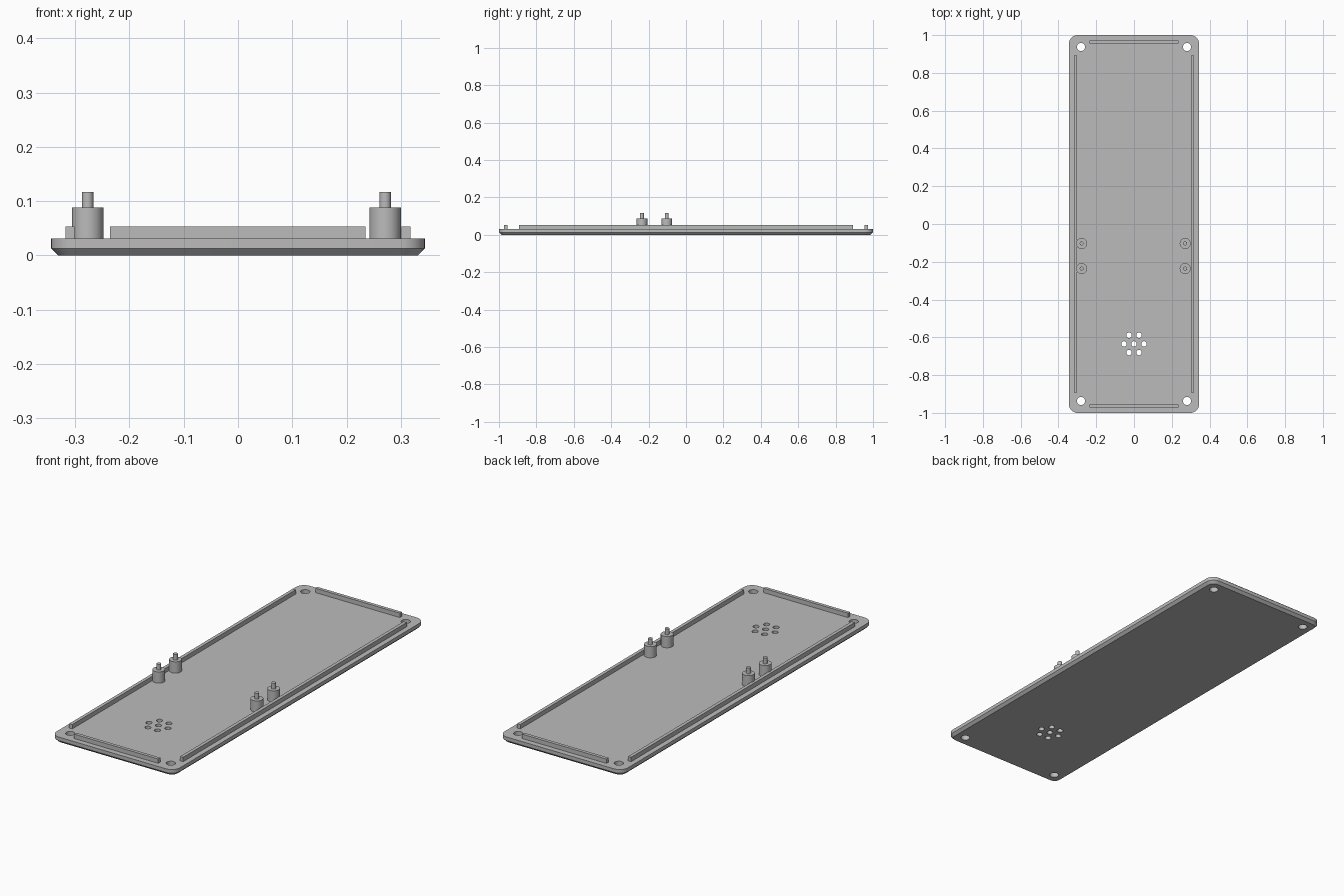
import bpy
import bmesh
from math import cos, sin, pi, radians

old = bpy.data.objects.get("Cube")
if old:
    bpy.data.objects.remove(old, do_unlink=True)

HALF_X, HALF_Y = 0.344, 1.0
BASE_TOP, CHAMFER = 0.031, 0.013
RAIL_TOP, POST_TOP, PIN_TOP = 0.053, 0.088, 0.117

grey = bpy.data.materials.new("plain grey")
grey.use_nodes = True
colour = (0.5, 0.5, 0.5, 1)
grey.diffuse_color = colour
grey.node_tree.nodes["Principled BSDF"].inputs["Base Color"].default_value = colour


def make_object(name, bm):
    bmesh.ops.recalc_face_normals(bm, faces=bm.faces)
    mesh = bpy.data.meshes.new(name)
    bm.to_mesh(mesh)
    bm.free()
    mesh.materials.append(grey)
    obj = bpy.data.objects.new(name, mesh)
    bpy.context.collection.objects.link(obj)
    return obj


def loft(bm, rings):
    """Skin a stack of rings of points and cap both ends."""
    loops = [[bm.verts.new(p) for p in ring] for ring in rings]
    n = len(loops[0])
    for low, high in zip(loops, loops[1:]):
        for i in range(n):
            j = (i + 1) % n
            bm.faces.new((low[i], low[j], high[j], high[i]))
    bm.faces.new(loops[0][::-1])
    bm.faces.new(loops[-1])


def circle(x, y, z, r, n=32):
    return [(x + r * cos(2 * pi * i / n), y + r * sin(2 * pi * i / n), z)
            for i in range(n)]


def rounded_rect(inset, z, radius=0.045, steps=8):
    cx, cy, r = HALF_X - radius, HALF_Y - radius, radius - inset
    points = []
    for k, (sx, sy) in enumerate([(1, 1), (-1, 1), (-1, -1), (1, -1)]):
        for i in range(steps + 1):
            a = pi / 2 * (k + i / steps)
            points.append((sx * cx + r * cos(a), sy * cy + r * sin(a), z))
    return points


def smooth(obj):
    bpy.ops.object.select_all(action='DESELECT')
    obj.select_set(True)
    bpy.context.view_layer.objects.active = obj
    bpy.ops.object.shade_smooth_by_angle(angle=radians(30))


# Base plate with a chamfered underside
bm = bmesh.new()
loft(bm, [rounded_rect(CHAMFER, 0), rounded_rect(0, CHAMFER), rounded_rect(0, BASE_TOP)])
plate = make_object("base_plate", bm)

# Corner screw holes and the ring of speaker holes
holes = [(sx * 0.281, sy * 0.937, 0.0215) for sx in (-1, 1) for sy in (-1, 1)]
holes.append((0, -0.635, 0.0145))
holes += [(0.053 * cos(k * pi / 3), -0.635 + 0.053 * sin(k * pi / 3), 0.0145)
          for k in range(6)]
bm = bmesh.new()
for x, y, r in holes:
    loft(bm, [circle(x, y, -0.1, r), circle(x, y, 0.1, r)])
cutter = make_object("hole_cutter", bm)
cutter.hide_render = True
cut = plate.modifiers.new("holes", 'BOOLEAN')
cut.operation = 'DIFFERENCE'
cut.solver = 'EXACT'
cut.object = cutter
bpy.context.view_layer.objects.active = plate
bpy.ops.object.modifier_apply(modifier=cut.name)
bpy.data.objects.remove(cutter, do_unlink=True)
smooth(plate)


# Locating rails along the four edges
def rail(name, x0, x1, y0, y1):
    bm = bmesh.new()
    loft(bm, [[(x0, y0, z), (x1, y0, z), (x1, y1, z), (x0, y1, z)]
              for z in (BASE_TOP - 0.002, RAIL_TOP)])
    make_object(name, bm)


rail("left_rail", 0.301, 0.318, -0.892, 0.892)
rail("right_rail", -0.318, -0.301, -0.892, 0.892)
rail("front_rail", -0.236, 0.235, -0.972, -0.955)
rail("back_rail", -0.236, 0.235, 0.955, 0.972)

# Stepped mounting posts with a thin pin on top
for side, x in (("left", 0.271), ("right", -0.277)):
    for place, y in (("front", -0.236), ("back", -0.103)):
        bm = bmesh.new()
        loft(bm, [circle(x, y, z, r) for z, r in (
            (BASE_TOP - 0.002, 0.029), (POST_TOP, 0.029),
            (POST_TOP, 0.0105), (PIN_TOP, 0.0105))])
        smooth(make_object(f"{side}_{place}_post", bm))
